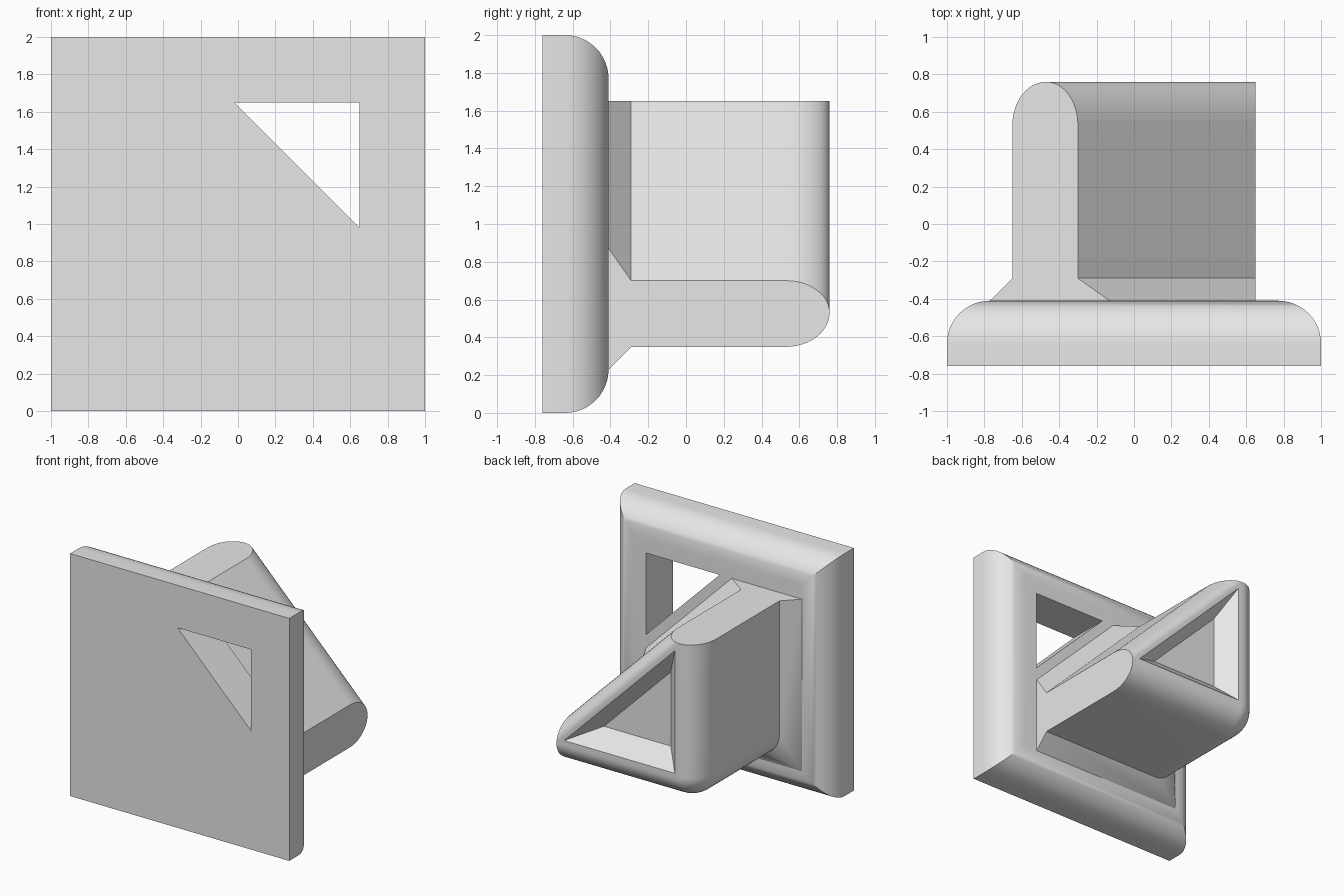
import bpy, bmesh
from math import sin, cos, pi, sqrt

old = bpy.data.objects.get("Cube")
if old:
    bpy.data.objects.remove(old)

GREY = (0.8, 0.8, 0.8, 1)
grey = bpy.data.materials.new("plain grey")
grey.use_nodes = True
grey.diffuse_color = GREY
grey.node_tree.nodes["Principled BSDF"].inputs["Base Color"].default_value = GREY


def loft(name, rings):
    """Skin a list of (y, [(x, z), ...]) rings and close both ends."""
    bm = bmesh.new()
    loops = [[bm.verts.new((x, y, z)) for x, z in ring] for y, ring in rings]
    for a, b in zip(loops, loops[1:]):
        for i in range(len(a)):
            j = (i + 1) % len(a)
            bm.faces.new((a[i], a[j], b[j], b[i]))
    bm.faces.new(loops[0])
    bm.faces.new(loops[-1])
    bmesh.ops.remove_doubles(bm, verts=bm.verts, dist=0.0005)
    bmesh.ops.recalc_face_normals(bm, faces=bm.faces)
    mesh = bpy.data.meshes.new(name)
    bm.to_mesh(mesh)
    bm.free()
    mesh.materials.append(grey)
    obj = bpy.data.objects.new(name, mesh)
    bpy.context.collection.objects.link(obj)
    return obj


def smooth(obj):
    bpy.ops.object.select_all(action='DESELECT')
    obj.select_set(True)
    bpy.context.view_layer.objects.active = obj
    bpy.ops.object.shade_smooth_by_angle(angle=pi / 6)


def square(inset):
    h = 1 - inset
    return [(-h, 1 - h), (h, 1 - h), (h, 1 + h), (-h, 1 + h)]


STEPS = 12
QUARTER = [i / STEPS * pi / 2 for i in range(STEPS + 1)]
FRONT, BACK, TIP = -0.76, -0.41, 0.76

# Square wall plate with rounded back rim
R = 0.23
plate = loft("wall_plate", [(FRONT, square(0))] +
             [(BACK - R + R * sin(t), square(R * (1 - cos(t)))) for t in QUARTER])

# Triangular window through the plate
cutter = loft("window_cutter", [(y, [(-0.02, 1.65), (0.65, 1.65), (0.65, 0.98)])
                                for y in (-1, 0)])
cutter.hide_render = True
cut = plate.modifiers.new("window", 'BOOLEAN')
cut.operation = 'DIFFERENCE'
cut.object = cutter
bpy.context.view_layer.objects.active = plate
bpy.ops.object.modifier_apply(modifier="window")
bpy.data.objects.remove(cutter)
smooth(plate)


def wedge(inset, diagonal, radius, right=0.65, top=1.65):
    """Wedge section: rounded lower corner, and a diagonal where x + z is fixed."""
    x0, z0 = -0.65 + inset, 0.35 + inset
    arc = [(x0 + radius * (1 - cos(t)), z0 + radius * (1 - sin(t))) for t in QUARTER]
    return arc + [(right, z0), (right, diagonal - right), (diagonal - top, top), (x0, top)]


def triangle(inset, diagonal):
    """Wedge section whose short right and top sides shrink to points."""
    low = 0.35 + inset
    return wedge(inset, diagonal, 0, diagonal - low, diagonal + 0.65 - inset)


# Prong: flared foot, straight body, rounded end, tapered pocket
body, crest, corner = 0.18, 0.125, 0.2
rings = [(BACK - 0.05, wedge(-0.12, 1.52, 0)),
         (BACK, wedge(-0.12, 1.52, 0)),
         (-0.29, wedge(0, 1.35, corner))]
for t in QUARTER:
    k = 1 - cos(t)
    rings.append((TIP - 0.23 + 0.23 * sin(t),
                  wedge(body * k, 1.35 - 0.17 * k, corner - body * k)))
rings += [(TIP, triangle(0.22, 1.15)), (0.62, triangle(0.355, 1.02))]
smooth(loft("prong", rings))
